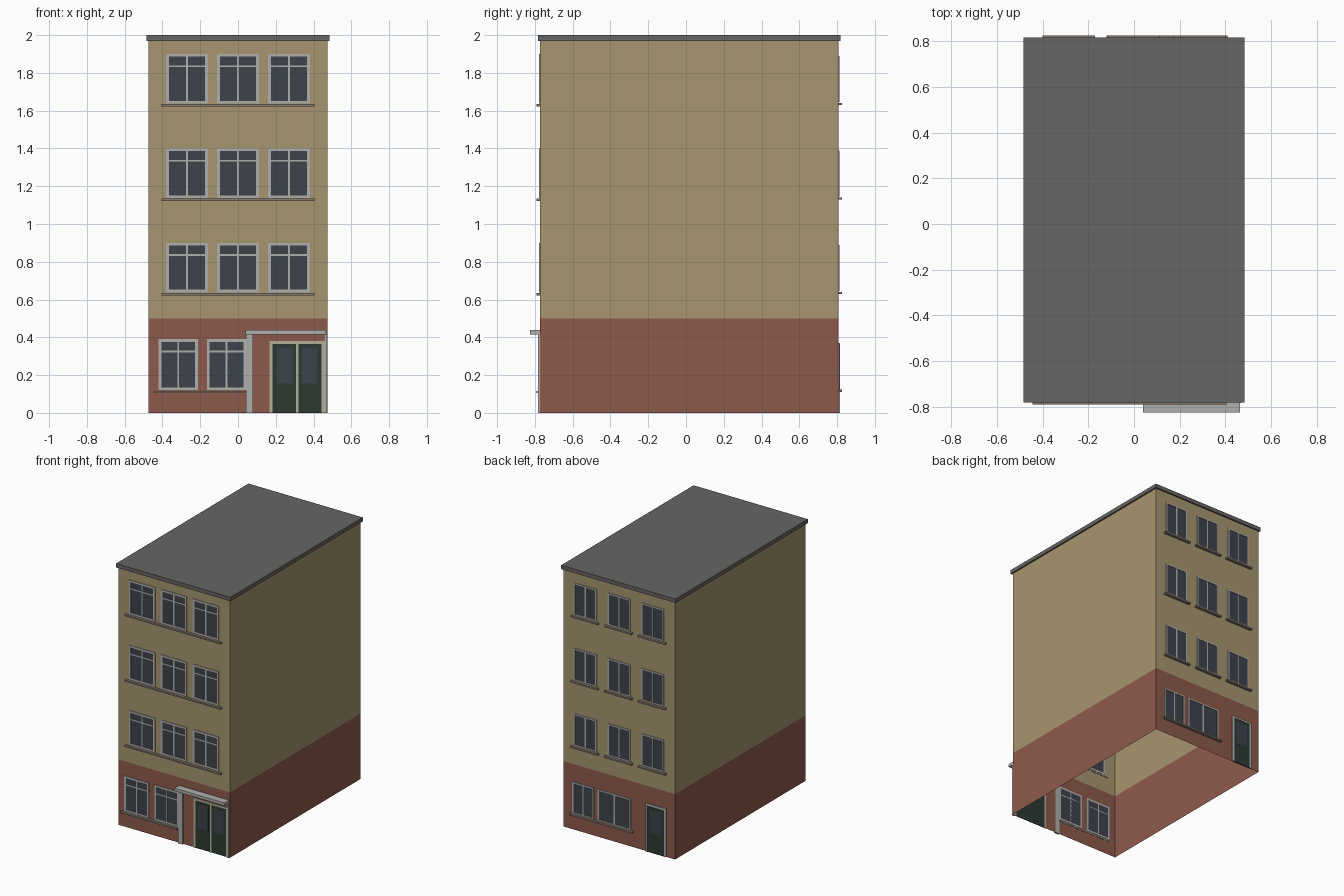
import bpy, bmesh

if "Cube" in bpy.data.objects:
    bpy.data.objects.remove(bpy.data.objects["Cube"])

def material(name, rgb):
    m = bpy.data.materials.new(name)
    m.diffuse_color = (*rgb, 1)
    m.use_nodes = True
    m.node_tree.nodes["Principled BSDF"].inputs["Base Color"].default_value = m.diffuse_color
    return m

PLASTER = material("ochre_plaster", (0.38, 0.30, 0.155))
BRICK = material("red_brick", (0.27, 0.102, 0.07))
ROOF = material("dark_roof", (0.13, 0.13, 0.125))
FRAME = material("pale_frame", (0.43, 0.43, 0.42))
GLASS = material("dark_glass", (0.048, 0.054, 0.069))
GREEN = material("green_door", (0.026, 0.042, 0.03))
BEIGE = material("beige_trim", (0.47, 0.43, 0.33))
STONE = material("sill_stone", (0.24, 0.20, 0.16))

WX, FRONT, BACK = 0.473, -0.772, 0.807     # half width, front and back wall planes
PLINTH, TOP = 0.5, 1.97


def build(name, boxes):
    """One object from boxes (x0, x1, y0, y1, z0, z1, material)."""
    bm = bmesh.new()
    mats = []
    for x0, x1, y0, y1, z0, z1, mat in boxes:
        if mat not in mats:
            mats.append(mat)
        before = set(bm.faces)
        vs = bmesh.ops.create_cube(bm, size=1)["verts"]
        for v in vs:
            v.co.x = (x0 + x1) / 2 + v.co.x * (x1 - x0)
            v.co.y = (y0 + y1) / 2 + v.co.y * (y1 - y0)
            v.co.z = (z0 + z1) / 2 + v.co.z * (z1 - z0)
        for f in set(bm.faces) - before:
            f.material_index = mats.index(mat)
    return finish(name, bm, mats)


def finish(name, bm, mats):
    me = bpy.data.meshes.new(name)
    bm.to_mesh(me)
    bm.free()
    for m in mats:
        me.materials.append(m)
    ob = bpy.data.objects.new(name, me)
    bpy.context.collection.objects.link(ob)
    return ob


def depth(wall, out):
    """y range reaching a distance out of the given facade."""
    return (wall - out, wall + 0.002) if wall < 0 else (wall - 0.002, wall + out)


def wall_band(name, z0, z1, mat):
    """Four open walls, no floor or ceiling."""
    bm = bmesh.new()
    corners = [(-WX, FRONT), (WX, FRONT), (WX, BACK), (-WX, BACK)]
    lo = [bm.verts.new((x, y, z0)) for x, y in corners]
    hi = [bm.verts.new((x, y, z1)) for x, y in corners]
    for i in range(4):
        j = (i + 1) % 4
        bm.faces.new((lo[i], lo[j], hi[j], hi[i]))
    return finish(name, bm, [mat])


def window(name, wall, x0, x1, z0, z1, transom=None, t=0.014):
    y = depth(wall, 0.005)
    g = depth(wall, 0.002)
    b = depth(wall, 0.004)
    xm = (x0 + x1) / 2
    parts = [(x0, x1, *y, z0, z0 + t, FRAME), (x0, x1, *y, z1 - t, z1, FRAME),
             (x0, x0 + t, *y, z0 + t, z1 - t, FRAME), (x1 - t, x1, *y, z0 + t, z1 - t, FRAME),
             (xm - 0.005, xm + 0.005, *b, z0 + t, z1 - t, FRAME),
             (x0 + t, x1 - t, *g, z0 + t, z1 - t, GLASS)]
    if transom:
        parts.append((x0 + t, x1 - t, *b, transom - 0.005, transom + 0.005, FRAME))
    build(name, parts)


def sill(name, wall, x0, x1, z):
    build(name, [(x0, x1, *depth(wall, 0.02), z - 0.006, z + 0.006, STONE)])


def door(name, wall, x0, x1, top, leaves, trim, out):
    t = 0.015
    y, leaf, glass = depth(wall, out), depth(wall, out - 0.003), depth(wall, out - 0.002)
    parts = [(x0, x0 + t, *y, 0, top, trim), (x1 - t, x1, *y, 0, top, trim),
             (x0 + t, x1 - t, *y, top - t, top, trim)]
    w = (x1 - x0 - 2 * t) / leaves
    for i in range(leaves):
        a = x0 + t + i * w
        parts.append((a, a + w, *leaf, 0, top - t, GREEN))
        parts.append((a + 0.022, a + w - 0.022, *glass, 0.155, top - 0.035, GLASS))
        if i:
            parts.append((a - 0.006, a + 0.006, *y, 0, top - t, trim))
    build(name, parts)


# Walls and roof slab
wall_band("ground_floor_walls", 0, PLINTH, BRICK)
wall_band("upper_walls", PLINTH, TOP, PLASTER)
build("roof_slab", [(-0.484, 0.484, -0.783, 0.818, TOP, 2.0, ROOF)])

# Upper floors, front and back
for floor in range(3):
    z = 0.5 * (floor + 1)
    sill(f"front_sill_{floor}", FRONT, -0.405, 0.405, z + 0.128)
    for col, xc in enumerate((-0.27, 0, 0.27)):
        window(f"front_window_{floor}_{col}", FRONT, xc - 0.11, xc + 0.11,
               z + 0.138, z + 0.40, z + 0.335)
    for col, xc in enumerate((-0.285, 0, 0.285)):
        window(f"back_window_{floor}_{col}", BACK, xc - 0.095, xc + 0.095,
               z + 0.145, z + 0.39, t=0.01)
        sill(f"back_sill_{floor}_{col}", BACK, xc - 0.115, xc + 0.115, z + 0.135)

# Ground floor front: windows, double door and porch
for i, x in enumerate((-0.42, -0.165)):
    window(f"shop_window_{i}", FRONT, x, x + 0.207, 0.12, 0.39, 0.325)
sill("shop_sill", FRONT, -0.445, 0.04, 0.111)
door("front_door", FRONT, 0.168, 0.458, 0.38, 2, BEIGE, 0.006)
build("porch_posts", [(0.042, 0.08, *depth(FRONT, 0.012), 0, 0.416, FRAME),
                      (0.455, 0.47, *depth(FRONT, 0.012), 0, 0.416, FRAME)])
build("porch_canopy", [(0.04, 0.465, *depth(FRONT, 0.055), 0.416, 0.438, FRAME)])

# Ground floor back: two windows and a single door
window("rear_small_window", BACK, 0.215, 0.395, 0.125, 0.365, t=0.01)
window("rear_wide_window", BACK, -0.10, 0.18, 0.125, 0.365, t=0.01)
sill("rear_sill", BACK, -0.12, 0.41, 0.117)
door("back_door", BACK, -0.40, -0.228, 0.37, 1, FRAME, 0.009)
